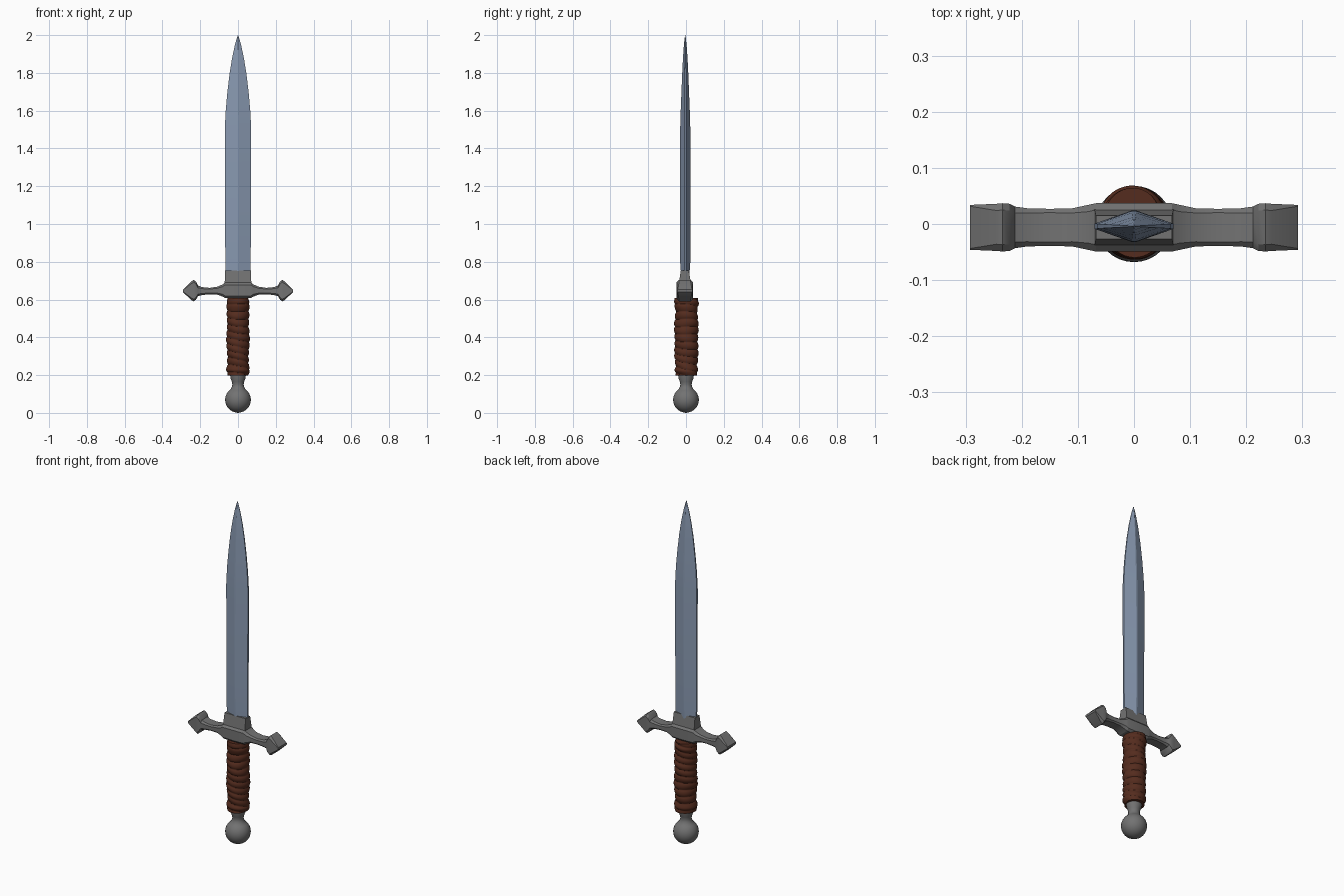
import bpy, bmesh, math
from math import sin, cos, pi

cube = bpy.data.objects.get("Cube")
if cube:
    bpy.data.objects.remove(cube, do_unlink=True)


def material(name, rgb):
    m = bpy.data.materials.new(name)
    m.use_nodes = True
    m.diffuse_color = (*rgb, 1)
    m.node_tree.nodes["Principled BSDF"].inputs["Base Color"].default_value = (*rgb, 1)
    return m


steel = material("blue steel", (0.25, 0.32, 0.44))
iron = material("grey iron", (0.17, 0.17, 0.17))
leather = material("brown leather", (0.09, 0.025, 0.013))


def loft(name, rings, mat, angle=30):
    """Skin a list of equal-length point rings and cap both ends."""
    bm = bmesh.new()
    loops = [[bm.verts.new(p) for p in ring] for ring in rings]
    n = len(loops[0])
    for a, b in zip(loops, loops[1:]):
        for i in range(n):
            j = (i + 1) % n
            bm.faces.new((a[i], a[j], b[j], b[i]))
    bm.faces.new(loops[0])
    bm.faces.new(loops[-1])
    bmesh.ops.remove_doubles(bm, verts=bm.verts, dist=0.0002)
    bmesh.ops.recalc_face_normals(bm, faces=bm.faces)
    mesh = bpy.data.meshes.new(name)
    bm.to_mesh(mesh)
    bm.free()
    mesh.materials.append(mat)
    obj = bpy.data.objects.new(name, mesh)
    bpy.context.collection.objects.link(obj)
    bpy.ops.object.select_all(action="DESELECT")
    obj.select_set(True)
    bpy.context.view_layer.objects.active = obj
    bpy.ops.object.shade_smooth_by_angle(angle=math.radians(angle))
    return obj


def circle(r, z, y=0.0, n=32):
    return [(r * cos(2 * pi * i / n), y + r * sin(2 * pi * i / n), z) for i in range(n)]


# Blade: diamond section with a narrow central ridge and thin edges
blade_profile = [(0.73, 0.066, 0.022), (0.80, 0.067, 0.027), (1.10, 0.069, 0.028),
                 (1.50, 0.070, 0.027), (1.60, 0.065, 0.024), (1.70, 0.056, 0.020),
                 (1.80, 0.044, 0.016), (1.88, 0.031, 0.012), (1.95, 0.016, 0.007),
                 (1.985, 0.006, 0.003), (2.0, 0.001, 0.001)]


def diamond(z, w, t):
    e, r, y = t * 0.18, w * 0.06, -0.004
    return [(w, y - e, z), (w, y + e, z), (r, y + t, z), (-r, y + t, z),
            (-w, y + e, z), (-w, y - e, z), (-r, y - t, z), (r, y - t, z)]


loft("blade", [diamond(*p) for p in blade_profile], steel, 8)

# Collar holding the blade root
collar = [(0.67, 0.072, 0.034), (0.70, 0.070, 0.030), (0.755, 0.068, 0.021)]
loft("blade_collar", [[(sx * w, -0.006 + sy * t, z) for sx, sy in
                       ((1, -1), (1, 1), (-1, 1), (-1, -1))] for z, w, t in collar], iron)

# Crossguard: chamfered sections swept along x, one half mirrored to the other
half = [(0.0, 0.606, 0.690, 0.043), (0.068, 0.608, 0.690, 0.043), (0.082, 0.616, 0.680, 0.040),
        (0.11, 0.626, 0.668, 0.034), (0.15, 0.628, 0.662, 0.033), (0.19, 0.624, 0.666, 0.034),
        (0.212, 0.618, 0.674, 0.037), (0.222, 0.600, 0.694, 0.042), (0.234, 0.590, 0.704, 0.043),
        (0.245, 0.595, 0.698, 0.042), (0.292, 0.640, 0.652, 0.040)]


def guard_ring(x, lo, hi, t):
    c, y = min(0.012, (hi - lo) * 0.2), -0.006
    return [(x, y + a, z) for a, z in
            ((-t, lo + c), (-t + c, lo), (t - c, lo), (t, lo + c),
             (t, hi - c), (t - c, hi), (-t + c, hi), (-t, hi - c))]


full = [(-x, a, b, t) for x, a, b, t in reversed(half[1:])] + half
loft("crossguard", [guard_ring(*s) for s in full], iron, 25)


# Grip: leather winding with uneven diagonal ridges
def grip_ring(z, n=48):
    f = (z - 0.195) / 0.41
    base = 0.050 + 0.006 * sin(pi * min(1, f * 1.1)) + 0.003 * f
    end = 0.006 * (math.exp(-((f - 0.07) / 0.04) ** 2) + math.exp(-((f - 0.93) / 0.05) ** 2))
    ring = []
    for i in range(n):
        a = 2 * pi * i / n
        wind = abs(sin(pi * 11 * f + a / 2 + 0.7 * sin(a + 5 * f))) ** 0.6
        r = base + end + 0.007 * (wind - 0.4) + 0.002 * sin(2 * a + 17 * f)
        ring.append((r * cos(a), 0.002 + 1.05 * r * sin(a), z))
    return ring


loft("grip", [grip_ring(0.197 + 0.41 * k / 110) for k in range(111)], leather, 50)

# Neck and ball pommel turned as one piece
ball = [(0.068 * sin(pi * k / 20), 0.069 - 0.068 * cos(pi * k / 20)) for k in range(1, 17)]
neck = [(0.032, 0.138), (0.030, 0.150), (0.033, 0.165), (0.040, 0.185), (0.042, 0.205)]
loft("pommel", [circle(0.001, 0.0)] + [circle(r, z) for r, z in ball + neck], iron, 40)
